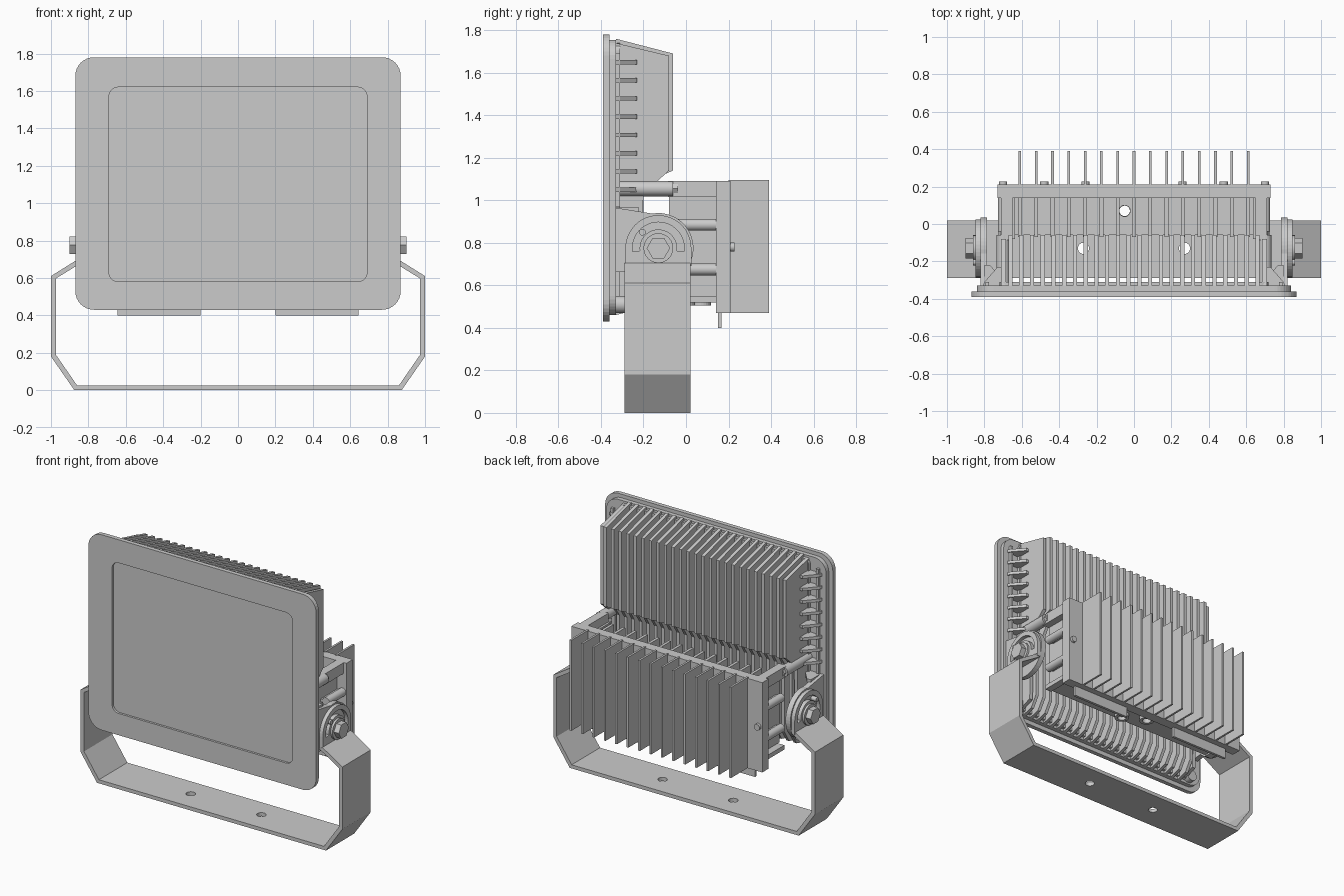
import bpy, bmesh
from math import sin, cos, pi, radians

if "Cube" in bpy.data.objects:
    bpy.data.objects.remove(bpy.data.objects["Cube"])


def plate(name, loops, lo, hi, axis, mirror=False, array=None):
    """Extrude 2D outlines (inner ones become holes) from lo to hi along an axis."""
    cu = bpy.data.curves.new(name, 'CURVE')
    cu.dimensions, cu.fill_mode, cu.extrude = '2D', 'BOTH', (hi - lo) / 2
    for pts in loops:
        s = cu.splines.new('POLY')
        s.points.add(len(pts) - 1)
        for p, (u, v) in zip(s.points, pts):
            p.co = (u, v, 0, 1)
        s.use_cyclic_u = True
    tmp = bpy.data.objects.new(name, cu)
    bpy.context.collection.objects.link(tmp)
    me = bpy.data.meshes.new_from_object(
        tmp.evaluated_get(bpy.context.evaluated_depsgraph_get()))
    bpy.data.objects.remove(tmp)
    bpy.data.curves.remove(cu)
    bm = bmesh.new()
    bm.from_mesh(me)
    bmesh.ops.remove_doubles(bm, verts=bm.verts, dist=1e-5)
    for v in bm.verts:
        a, b, w = v.co.x, v.co.y, v.co.z + (lo + hi) / 2
        v.co = {'x': (w, a, b), 'y': (a, w, b), 'z': (a, b, w)}[axis]
    bmesh.ops.recalc_face_normals(bm, faces=bm.faces)
    for f in bm.faces:
        f.smooth = False
    bm.to_mesh(me)
    bm.free()
    me.name = name
    ob = bpy.data.objects.new(name, me)
    bpy.context.collection.objects.link(ob)
    if array:
        m = ob.modifiers.new('repeat', 'ARRAY')
        m.count, m.use_relative_offset, m.use_constant_offset = array[0], False, True
        m.constant_offset_displace = array[1]
    if mirror:
        ob.modifiers.new('mirror', 'MIRROR')
    return ob


def rect(a, b, c, d):
    return [(a, c), (b, c), (b, d), (a, d)]


def arc(cx, cy, r, a0, a1, n=8):
    return [(cx + r * cos(radians(a0 + (a1 - a0) * i / n)),
             cy + r * sin(radians(a0 + (a1 - a0) * i / n))) for i in range(n + 1)]


def circle(cx, cy, r, n=24):
    return arc(cx, cy, r, 0, 360, n)[:-1]


def rounded(a, b, c, d, r):
    return (arc(b - r, d - r, r, 0, 90) + arc(a + r, d - r, r, 90, 180)
            + arc(a + r, c + r, r, 180, 270) + arc(b - r, c + r, r, 270, 360))


def rod(name, c, r, lo, hi, axis, n=24, **kw):
    ob = plate(name, [circle(*c, r, n)], lo, hi, axis, **kw)
    if n > 6:
        bpy.context.view_layer.objects.active = ob
        ob.select_set(True)
        bpy.ops.object.shade_smooth_by_angle(angle=radians(35))
        ob.select_set(False)
    return ob


# Front bezel, glass and housing back
window = rounded(-.69, .69, .58, 1.62, .05)
plate('front_bezel', [rounded(-.87, .87, .43, 1.78, .1), window], -.39, -.36, 'y')
plate('glass', [rounded(-.7, .7, .57, 1.63, .05)], -.375, -.36, 'y')
plate('housing_back', [rounded(-.84, .84, .46, 1.755, .09)], -.362, -.33, 'y')
plate('heatsink_base', [rounded(-.72, .72, .48, 1.74, .04)], -.332, -.31, 'y')

# Lamp heatsink: deep fins above, shallow below the rear box
fin = [(-.33, 1.76), (-.06, 1.69), (-.06, 1.14), (-.155, 1.1),
       (-.2, 1.03), (-.2, .56), (-.25, .48), (-.33, .46)]
plate('lamp_fins', [fin], -.671, -.649, 'x', array=(24, (1.32 / 23, 0, 0)))
side_wall = [(-.33, 1.74), (-.08, 1.68), (-.08, 1.14), (-.2, 1.03), (-.22, .52), (-.33, .48)]
plate('lamp_side_wall', [side_wall], .685, .71, 'x', mirror=True)
plate('side_ribs', [[(.7, -.335), (.81, -.335), (.80, -.31), (.73, -.23), (.7, -.23)]],
      1.04, 1.06, 'z', mirror=True, array=(8, (0, 0, .0857)))
plate('side_rail', [rect(.775, .795, .97, 1.69)], -.335, -.31, 'y', mirror=True)

# Pivot ears with arm to the housing
py, pz = -.13, .775
ear = arc(py, pz, .165, -140, 100, 32) + [(-.33, .965), (-.345, .965), (-.345, .66)]
plate('pivot_ear', [ear], .785, .822, 'x', mirror=True)
plate('ear_gusset', [[(.7, -.335), (.80, -.335), (.80, -.22), (.77, -.22), (.7, -.3)]],
      .94, .965, 'z', mirror=True)

# Bracket: round slotted ends, bent strip, base holes
slot = arc(py, pz, .122, -8, 188, 24) + arc(py, pz, .088, 188, -8, 24)
end = arc(py, pz, .155, 0, 180, 24) + [(-.285, .69), (.025, .69)]
plate('bracket_end', [end, slot], .822, .848, 'x', mirror=True)
outer = [(.848, .705), (1.0, .61), (1.0, .18), (.875, 0)]
inner = [(.86, .025), (.974, .19), (.974, .597), (.822, .69)]
plate('bracket_side', [outer + inner], -.29, .02, 'y', mirror=True)
plate('bracket_base', [rect(-.876, .876, -.29, .02), circle(-.27, py, .03), circle(.27, py, .03)],
      0, .025, 'z')

# Pivot hardware
rod('pivot_washer', (py, pz), .07, .845, .862, 'x', mirror=True)
rod('pivot_bolt', (py, pz), .055, .855, .9, 'x', n=6, mirror=True)
rod('lock_screw', (-.205, .85), .016, .82, .86, 'x', n=12, mirror=True)

# Rear box: back plate, side frame and fins on both faces
plate('rear_plate', [rect(-.73, .73, .47, 1.09)], .14, .21, 'y')
plate('rear_fins', [rect(.2, .39, .47, 1.095)], -.617, -.603, 'x', array=(15, (1.22 / 14, 0, 0)))
plate('inner_fins', [rect(-.07, .15, .55, 1.03)], -.62, -.6, 'x', array=(15, (1.22 / 14, 0, 0)))
plate('box_side', [rect(-.08, .15, .55, 1.03)], .635, .66, 'x', mirror=True)
plate('box_top_arm', [rect(-.085, .15, 1.015, 1.09)], .65, .71, 'x', mirror=True)
plate('box_floor', [rect(-.67, .67, -.06, .17), circle(-.05, .07, .03)], .53, .55, 'z')
plate('bottom_tab', [rect(.2, .645, .4, .54)], .15, .168, 'y', mirror=True)

# Stand-offs, mounting bosses and screws
for z in (.885, .675):
    rod('stand_off', (.7, z), .028, -.04, .15, 'y', mirror=True)
    plate('stand_off_web', [rect(.65, .7, z - .01, z + .01)], -.04, .15, 'y', mirror=True)
rod('hinge_boss', (.7, 1.055), .036, -.33, -.06, 'y', mirror=True)
rod('hinge_screw', (.7, 1.055), .024, -.07, -.038, 'y', n=6, mirror=True)
rod('lower_boss', (.74, .51), .04, -.34, -.29, 'y', mirror=True)
plate('lower_boss_arm', [rect(.66, .71, .52, .55)], -.06, .15, 'y', mirror=True)
for x in (.7, .48, .26):
    rod('plate_screw', (x, .78), .022, .205, .228, 'y', n=12, mirror=True)

# Cable glands under the box
for x, y in ((-.05, .07), (.1, -.005)):
    plate('cable_gland', [circle(x, y, .048), circle(x, y, .028)], .505, .54, 'z')
